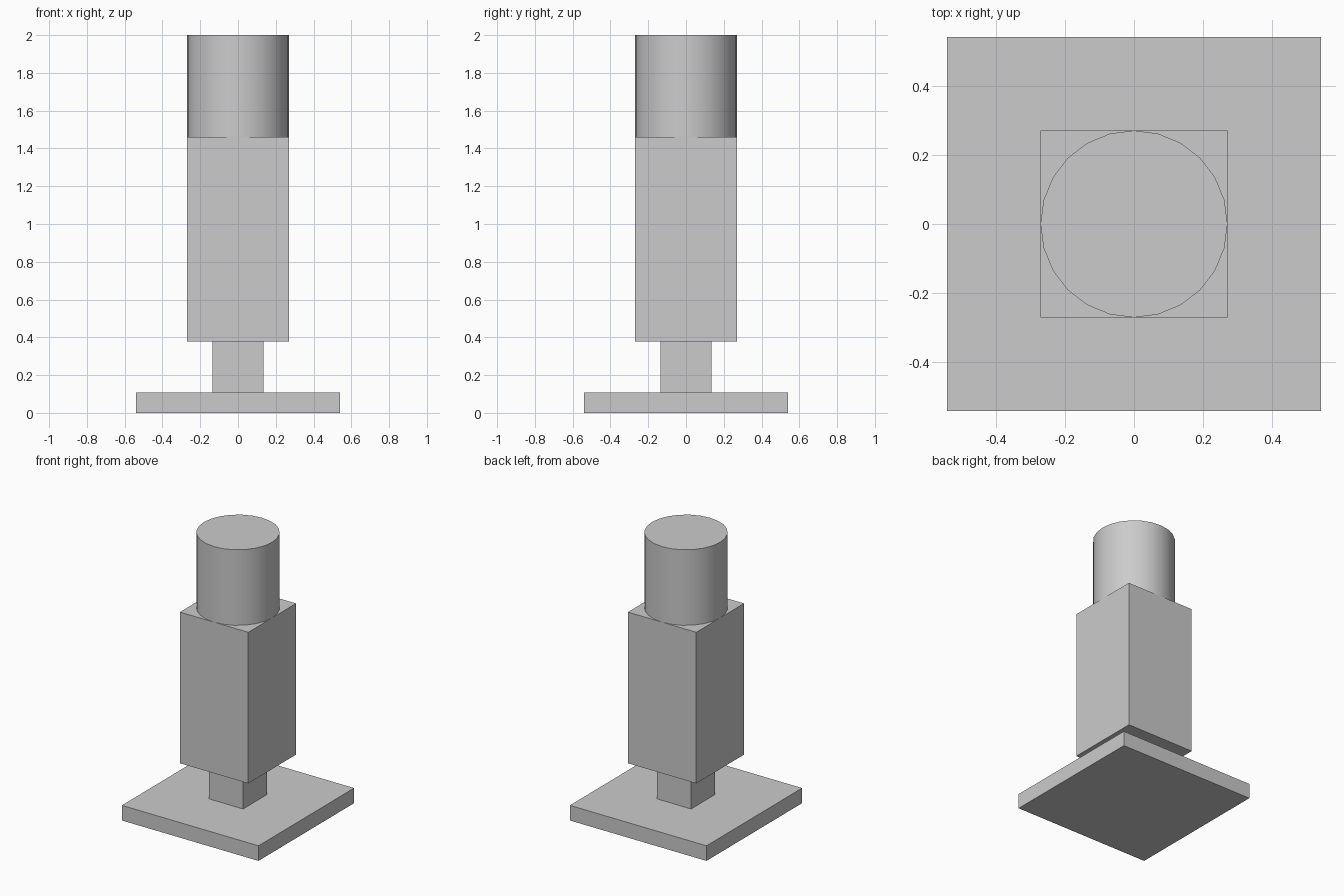
import bpy
import math

if "Cube" in bpy.data.objects:
    bpy.data.objects.remove(bpy.data.objects["Cube"], do_unlink=True)

# One plain grey for every part
GREY = (0.6, 0.6, 0.6, 1)
grey = bpy.data.materials.new("plain_grey")
grey.use_nodes = True
grey.diffuse_color = GREY
grey.node_tree.nodes["Principled BSDF"].inputs["Base Color"].default_value = GREY

UNIT = 2 / 3.7  # width of the body


def finish(name):
    obj = bpy.context.object
    obj.name = name
    obj.data.materials.append(grey)
    return obj


def block(name, width, bottom, height):
    bpy.ops.mesh.primitive_cube_add(size=1, location=(0, 0, (bottom + height / 2) * UNIT))
    obj = finish(name)
    obj.scale = (width * UNIT, width * UNIT, height * UNIT)
    bpy.ops.object.transform_apply(location=False, rotation=False, scale=True)


# Square base, neck and body, stacked
block("base_plate", 2, 0, 0.2)
block("neck", 0.5, 0.2, 0.5)
block("body", 1, 0.7, 2)

# Round head on the body
bpy.ops.mesh.primitive_cylinder_add(vertices=24, radius=UNIT / 2, depth=UNIT,
                                    location=(0, 0, 3.2 * UNIT))
finish("head")
bpy.ops.object.shade_smooth_by_angle(angle=math.radians(30))
